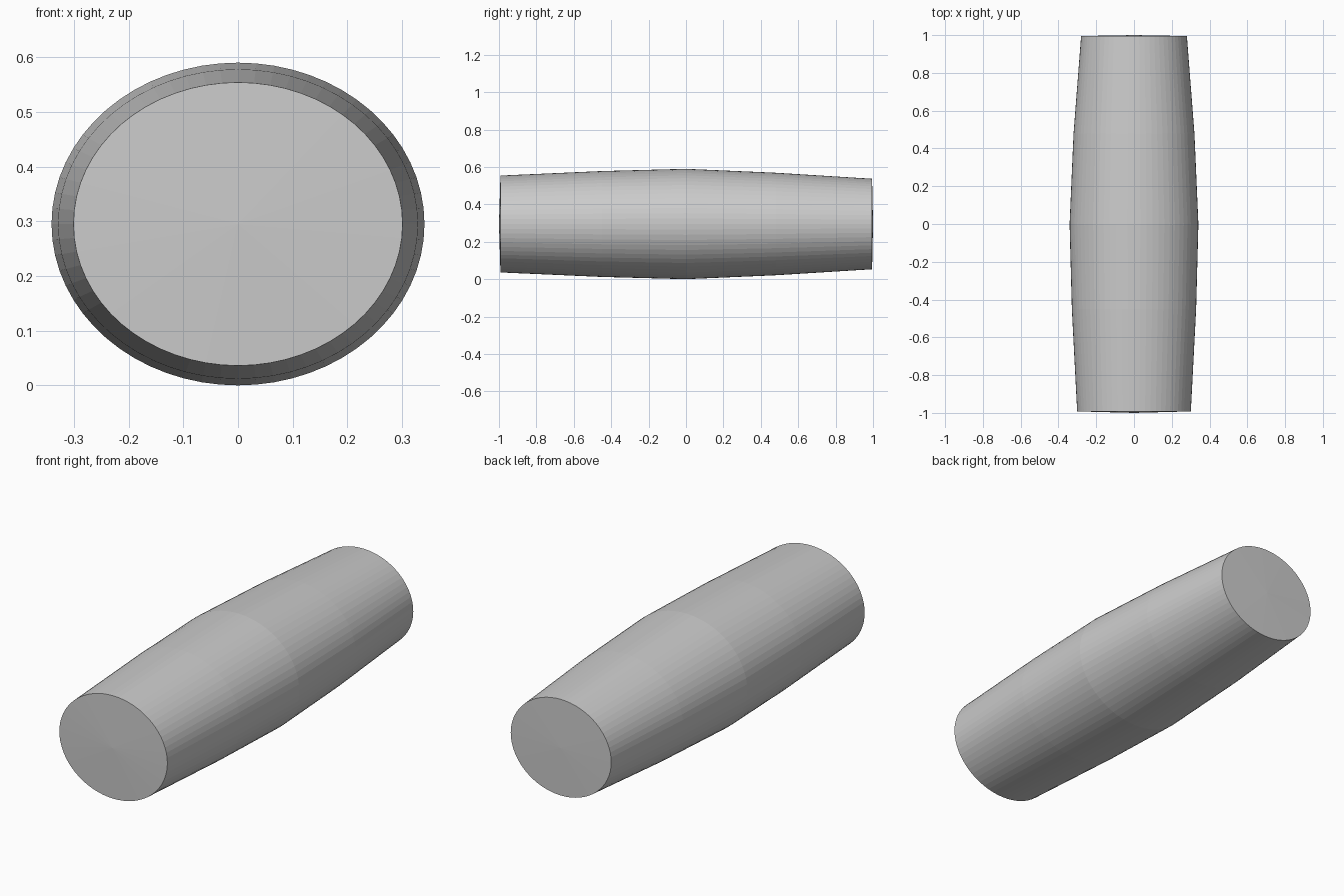
import bpy, bmesh, math

if "Cube" in bpy.data.objects:
    bpy.data.objects.remove(bpy.data.objects["Cube"])

SIDES = 64
CENTRE_Z = 0.295
# cross-sections along the length: y, half width, half height
SECTIONS = [(-0.992, 0.301, 0.259), (-0.45, 0.329, 0.283), (0.0, 0.341, 0.295),
            (0.48, 0.320, 0.274), (0.995, 0.280, 0.242)]

bm = bmesh.new()


def ring(y, rx, rz):
    return [bm.verts.new((rx * math.cos(2 * math.pi * i / SIDES), y,
                          CENTRE_Z + rz * math.sin(2 * math.pi * i / SIDES)))
            for i in range(SIDES)]


# Tapered elliptical side wall
rings = [ring(*s) for s in SECTIONS]
for a, b in zip(rings, rings[1:]):
    for i in range(SIDES):
        j = (i + 1) % SIDES
        bm.faces.new((a[i], a[j], b[j], b[i]))

# Very slightly domed end caps
for loop, y in ((rings[0], -1.0), (rings[-1], 1.0)):
    tip = bm.verts.new((0, y, CENTRE_Z))
    for i in range(SIDES):
        bm.faces.new((loop[i], loop[(i + 1) % SIDES], tip))

bmesh.ops.recalc_face_normals(bm, faces=bm.faces)
mesh = bpy.data.meshes.new("barrel_body")
bm.to_mesh(mesh)
bm.free()
body = bpy.data.objects.new("barrel_body", mesh)
bpy.context.collection.objects.link(body)
